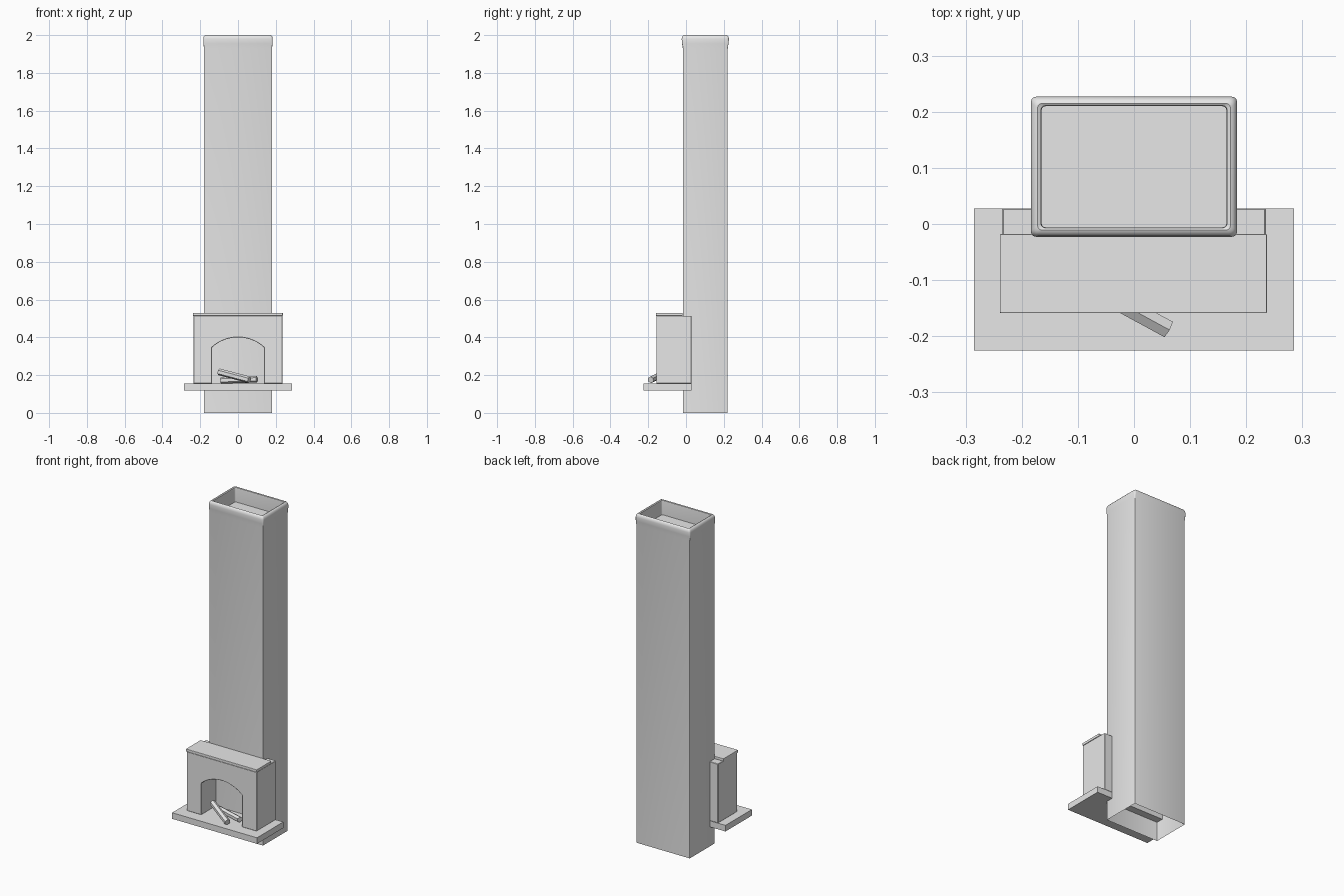
import bpy, bmesh, math
from mathutils import Vector

if "Cube" in bpy.data.objects:
    bpy.data.objects.remove(bpy.data.objects["Cube"])

grey = bpy.data.materials.new("plain_grey")
grey.diffuse_color = (0.8, 0.8, 0.8, 1)
grey.use_nodes = True
grey.node_tree.nodes["Principled BSDF"].inputs["Base Color"].default_value = grey.diffuse_color


def finish(name, bm):
    bmesh.ops.recalc_face_normals(bm, faces=bm.faces)
    mesh = bpy.data.meshes.new(name)
    bm.to_mesh(mesh)
    bm.free()
    mesh.materials.append(grey)
    obj = bpy.data.objects.new(name, mesh)
    bpy.context.collection.objects.link(obj)
    return obj


def bevel(obj, width, segments=2):
    mod = obj.modifiers.new("soft_edges", 'BEVEL')
    mod.width, mod.segments = width, segments
    mod.limit_method, mod.angle_limit = 'ANGLE', math.radians(40)


def box(name, x, y, z, open_bottom=False):
    bm = bmesh.new()
    bmesh.ops.create_cube(bm, size=1)
    for v in bm.verts:
        v.co = [r[0] if c < 0 else r[1] for c, r in zip(v.co, (x, y, z))]
    if open_bottom:
        low = [f for f in bm.faces if all(v.co.z == z[0] for v in f.verts)]
        bmesh.ops.delete(bm, geom=low, context='FACES_ONLY')
    return finish(name, bm)


def ring(bm, hx, hy, z, r):
    """Rounded rectangle of vertices centred on the flue."""
    pts = []
    for k, (sx, sy) in enumerate(((1, 1), (-1, 1), (-1, -1), (1, -1))):
        for j in range(4):
            a = (k + j / 3) * math.pi / 2
            pts.append(bm.verts.new((sx * (hx - r) + r * math.cos(a),
                                     0.102 + sy * (hy - r) + r * math.sin(a), z)))
    return pts


# Chimney: open-bottomed shaft, flared rounded crown, recessed flue floor
bm = bmesh.new()
profile = [(0.18, 0.119, 0, 0.002), (0.18, 0.119, 1.93, 0.002),
           (0.183, 0.123, 1.955, 0.006), (0.184, 0.125, 1.98, 0.01),
           (0.182, 0.123, 1.991, 0.01), (0.177, 0.118, 1.998, 0.009),
           (0.172, 0.113, 2.0, 0.008), (0.166, 0.109, 1.997, 0.008),
           (0.165, 0.108, 1.99, 0.008), (0.165, 0.108, 1.91, 0.008)]
rings = [ring(bm, *p) for p in profile]
for a, b in zip(rings, rings[1:]):
    for i in range(len(a)):
        j = (i + 1) % len(a)
        bm.faces.new((a[i], a[j], b[j], b[i]))
bm.faces.new(rings[-1])
chimney = finish("chimney", bm)
bpy.context.view_layer.objects.active = chimney
chimney.select_set(True)
bpy.ops.object.shade_smooth_by_angle(angle=math.radians(35))

# Hearth slab, hollow underneath
hearth = box("hearth", (-0.285, 0.285), (-0.225, 0.028), (0.118, 0.155), True)

# Fireplace surround: front outline with arched opening, extruded backwards
bm = bmesh.new()
outline = [(0.137, 0.155), (0.235, 0.155), (0.235, 0.514),
           (-0.235, 0.514), (-0.235, 0.155), (-0.137, 0.155)]
half = math.radians(42)
for i in range(13):
    a = -half + 2 * half * i / 12
    s = 0.137 / math.sin(half)
    outline.append((s * math.sin(a), 0.4 - s * (1 - math.cos(a))))
face = bm.faces.new([bm.verts.new((x, -0.157, z)) for x, z in outline])
out = bmesh.ops.extrude_face_region(bm, geom=[face])
moved = [g for g in out["geom"] if isinstance(g, bmesh.types.BMVert)]
bmesh.ops.translate(bm, verts=moved, vec=(0, 0.185, 0))
surround = finish("surround", bm)
bevel(surround, 0.002, 1)

# Mantel shelf
shelf = box("mantel_shelf", (-0.239, 0.237), (-0.159, -0.018), (0.514, 0.53))
bevel(shelf, 0.002)


# Firewood: crossed six-sided logs
def log(name, start, end, radius):
    start, end = Vector(start), Vector(end)
    axis = end - start
    bm = bmesh.new()
    bmesh.ops.create_cone(bm, cap_ends=True, segments=6, radius1=radius,
                          radius2=radius, depth=axis.length)
    obj = finish(name, bm)
    obj.location = (start + end) / 2
    obj.rotation_euler = axis.to_track_quat('Z', 'Y').to_euler()


log("front_log", (0.06, -0.187, 0.175), (-0.1, -0.1, 0.217), 0.018)
log("back_log", (0.1, -0.125, 0.178), (-0.09, -0.06, 0.172), 0.017)
